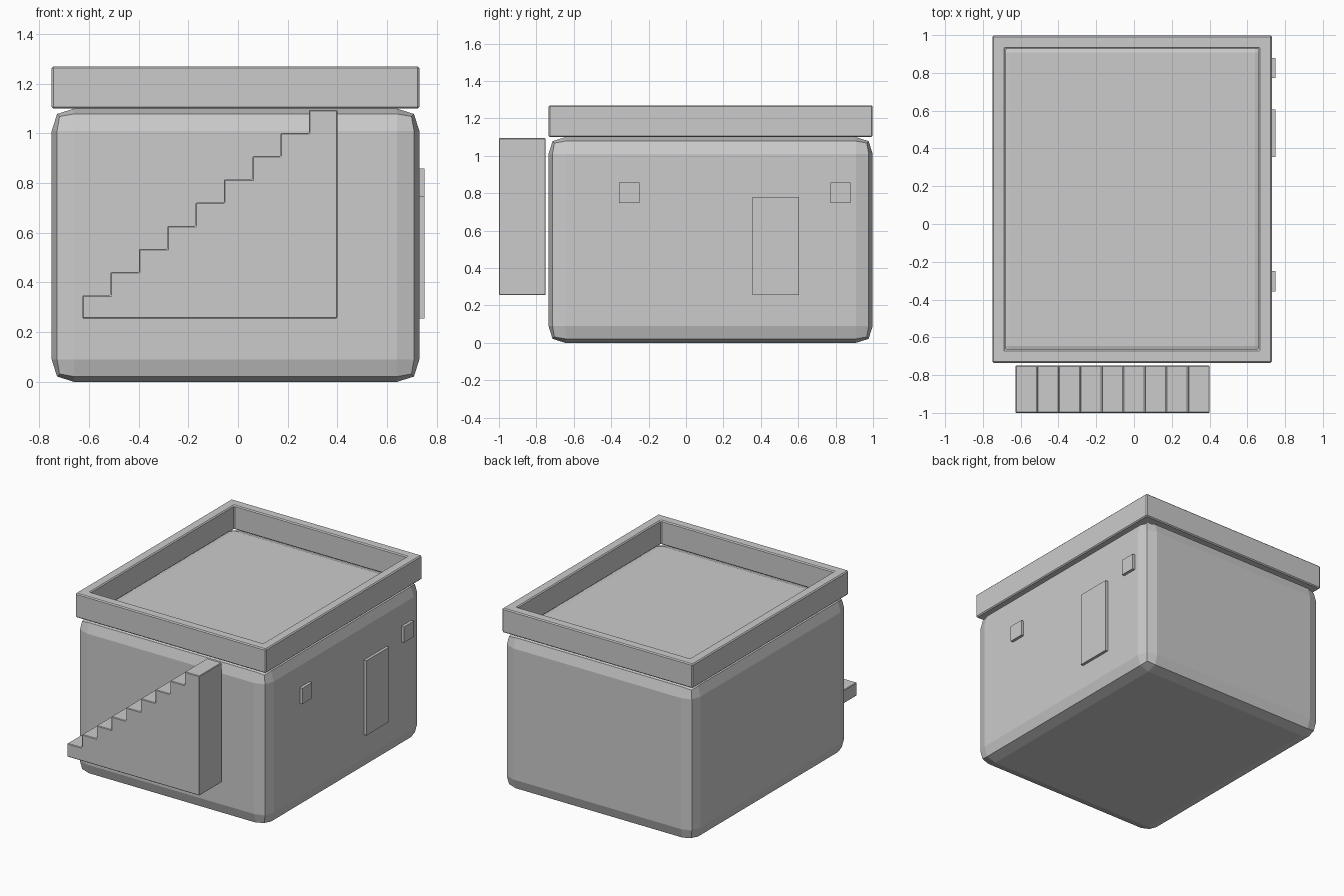
import bpy, bmesh

if "Cube" in bpy.data.objects:
    bpy.data.objects.remove(bpy.data.objects["Cube"])

X0, X1, Y0, Y1 = -0.75, 0.73, -0.735, 0.998   # house footprint
WALL_TOP, ROOF_TOP = 1.1, 1.27


def finish(bm, name, width=0, segments=1, profile=0.5):
    bmesh.ops.recalc_face_normals(bm, faces=bm.faces)
    mesh = bpy.data.meshes.new(name)
    bm.to_mesh(mesh)
    bm.free()
    ob = bpy.data.objects.new(name, mesh)
    bpy.context.collection.objects.link(ob)
    if width:
        mod = ob.modifiers.new("bevel", 'BEVEL')
        mod.width, mod.segments, mod.profile = width, segments, profile
        mod.limit_method = 'ANGLE'
    return ob


def box(name, lo, hi, **bevel):
    bm = bmesh.new()
    bmesh.ops.create_cube(bm, size=1)
    for v in bm.verts:
        v.co = [l + (c + 0.5) * (h - l) for c, l, h in zip(v.co, lo, hi)]
    return finish(bm, name, **bevel)


# Rounded house block
box("house_body", (X0, Y0, 0), (X1, Y1, WALL_TOP), width=0.09, segments=2, profile=0.58)

# Parapet: open rectangular ring on the roof edge
bm = bmesh.new()
T = 0.07
loops = []
for inset, z in ((0, WALL_TOP), (0, ROOF_TOP), (T, ROOF_TOP), (T, WALL_TOP)):
    a, b, c, d = X0 + inset, X1 - inset, Y0 + inset, Y1 - inset
    loops.append([bm.verts.new((x, y, z)) for x, y in ((a, c), (b, c), (b, d), (a, d))])
for i in range(4):
    p, q = loops[i], loops[(i + 1) % 4]
    for j in range(4):
        k = (j + 1) % 4
        bm.faces.new((p[j], p[k], q[k], q[j]))
finish(bm, "roof_parapet", width=0.007)

# Staircase: stepped profile extruded along y
STEPS, SX0, SX1, SZ0, SZ1 = 9, -0.627, 0.40, 0.255, 1.095
run, rise = (SX1 - SX0) / STEPS, (SZ1 - SZ0) / STEPS
profile = [(SX1, SZ0), (SX0, SZ0)]
for i in range(STEPS):
    z = SZ0 + rise * (i + 1)
    profile += [(SX0 + run * i, z), (SX0 + run * (i + 1), z)]
bm = bmesh.new()
face = bm.faces.new([bm.verts.new((x, -1.0, z)) for x, z in profile])
ext = bmesh.ops.extrude_face_region(bm, geom=[face])
new = [g for g in ext["geom"] if isinstance(g, bmesh.types.BMVert)]
bmesh.ops.translate(bm, verts=new, vec=(0, 0.25, 0))
finish(bm, "staircase", width=0.004)

# Door and two windows on the right wall
DX0, DX1 = 0.70, 0.75
box("door", (DX0, 0.355, 0.255), (DX1, 0.605, 0.78))
for name, y in (("front_window", -0.357), ("back_window", 0.772)):
    box(name, (DX0, y, 0.747), (DX1, y + 0.108, 0.858))
